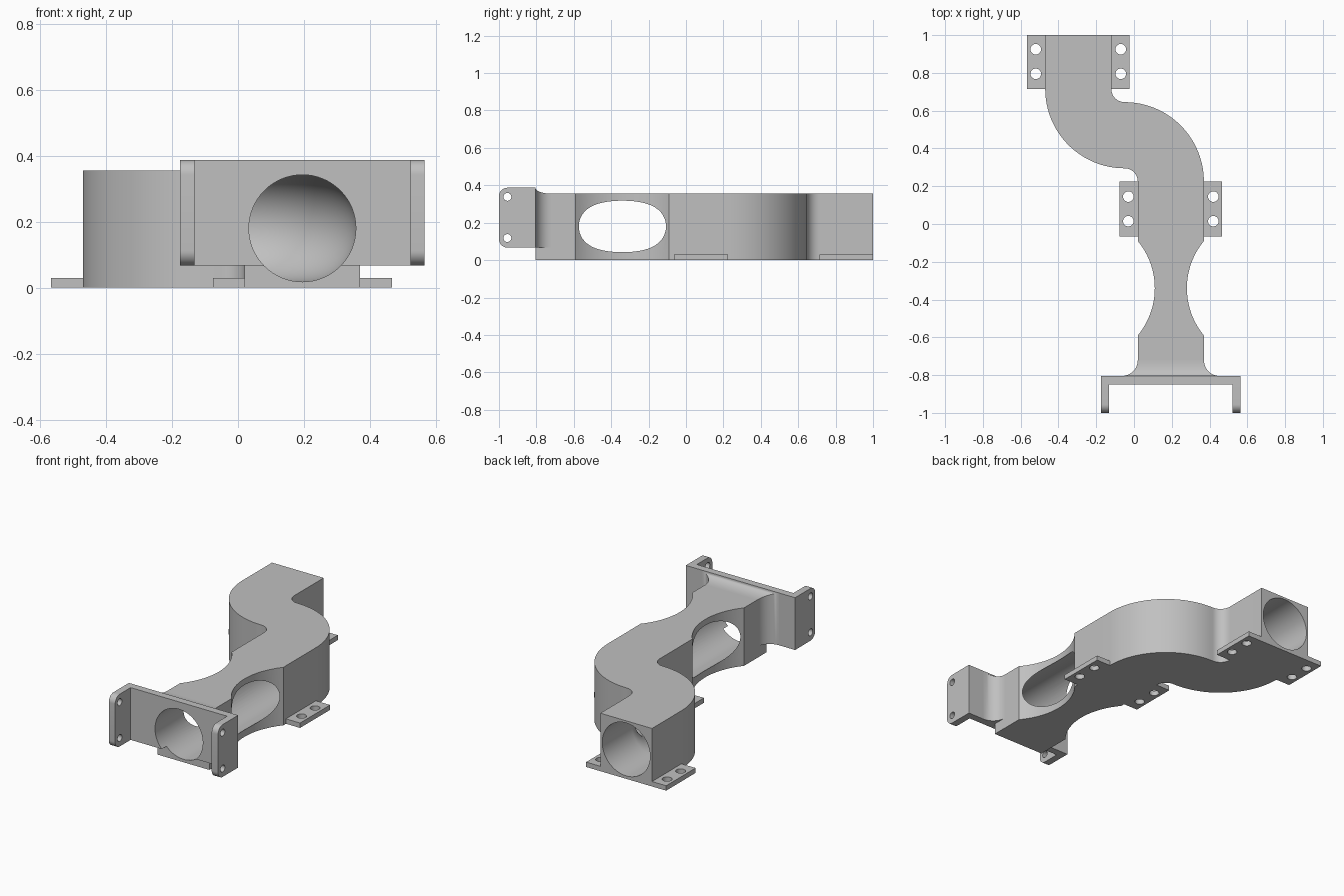
import bpy, bmesh, math
from mathutils import Vector

if "Cube" in bpy.data.objects:
    bpy.data.objects.remove(bpy.data.objects["Cube"])

grey = bpy.data.materials.new("plain grey")
grey.diffuse_color = (0.53, 0.53, 0.53, 1)
grey.use_nodes = True
grey.node_tree.nodes["Principled BSDF"].inputs["Base Color"].default_value = grey.diffuse_color


def make(name, bm):
    bmesh.ops.remove_doubles(bm, verts=bm.verts, dist=1e-5)
    bmesh.ops.recalc_face_normals(bm, faces=bm.faces)
    me = bpy.data.meshes.new(name)
    bm.to_mesh(me)
    bm.free()
    ob = bpy.data.objects.new(name, me)
    bpy.context.collection.objects.link(ob)
    me.materials.append(grey)
    return ob


def loft(name, rings):
    """Closed solid through equal-sized rings of points."""
    bm = bmesh.new()
    vs = [[bm.verts.new(p) for p in r] for r in rings]
    n = len(vs[0])
    for a, b in zip(vs, vs[1:]):
        for i in range(n):
            j = (i + 1) % n
            bm.faces.new((a[i], a[j], b[j], b[i]))
    bm.faces.new(vs[0])
    bm.faces.new(vs[-1])
    return make(name, bm)


def prism(name, pts, lo, hi, axis="z"):
    put = (lambda p, h: (p[0], p[1], h)) if axis == "z" else (lambda p, h: (h, p[0], p[1]))
    return loft(name, [[put(p, h) for p in pts] for h in (lo, hi)])


def box(name, x0, x1, y0, y1, z0, z1):
    return prism(name, [(x0, y0), (x1, y0), (x1, y1), (x0, y1)], z0, z1)


def arc(cx, cy, r, a0, a1, n=24):
    angles = [math.radians(a0 + (a1 - a0) * i / n) for i in range(n + 1)]
    return [(cx + r * math.cos(a), cy + r * math.sin(a)) for a in angles]


def circle(cx, cy, r, n=28):
    return arc(cx, cy, r, 0, 360, n)[:-1]


def activate(ob):
    bpy.ops.object.select_all(action='DESELECT')
    ob.select_set(True)
    bpy.context.view_layer.objects.active = ob


def cut(ob, cutter):
    mod = ob.modifiers.new("cut", 'BOOLEAN')
    mod.operation = 'DIFFERENCE'
    mod.solver = 'EXACT'
    mod.object = cutter
    activate(ob)
    bpy.ops.object.modifier_apply(modifier=mod.name)


def drop(ob):
    bpy.data.objects.remove(ob, do_unlink=True)


CX, BX, TOP = 0.195, -0.05, 0.355      # front duct centre, bend centre, body height
Y1, Y2 = 0.225, 0.715                  # bend start and end
JOIN, BACK = -0.72, -0.805             # collar start, back of the front plate

# Duct body: S-bend with a pinched waist
outline = ([(CX - 0.175, JOIN), (CX + 0.175, JOIN)]
           + arc(0.672, -0.34, 0.392, 219.6, 140.4)
           + arc(BX, Y1, 0.42, 0, 90, 40)
           + arc(BX, Y2, 0.07, 270, 180, 14)
           + [(-0.12, 1.0), (-0.47, 1.0)]
           + arc(BX, Y2, 0.42, 180, 270, 40)
           + arc(BX, Y1, 0.07, 90, 0, 14)
           + arc(-0.282, -0.34, 0.392, 39.6, -39.6))
body = prism("duct_body", outline, 0, TOP)

# Flared collar joining the duct to the front plate
rings = []
for i in range(13):
    a = math.radians(90 * i / 12)
    y = JOIN - 0.085 * math.sin(a)
    rise = 1 - math.cos(a)
    w, zt = 0.175 + 0.085 * rise, TOP + 0.032 * rise
    half = [(0.175, 0), (0.175, 0.067), (w, 0.067), (w, zt)]
    section = half + [(-x, z) for x, z in reversed(half)]
    rings.append([(CX + x, y, z) for x, z in section])
collar = loft("flared_collar", rings)

# Front plate between the ears
plate = box("front_plate", -0.132, 0.522, -0.85, BACK, 0.067, 0.387)

# Round bore swept along the duct
path = ([(CX, -1.1)] + arc(BX, Y1, 0.245, 0, 90, 30)
        + arc(BX, Y2, 0.245, 270, 180, 30)[1:] + [(-0.295, 1.1)])
rings = []
for i, p in enumerate(path):
    a, b = path[max(i - 1, 0)], path[min(i + 1, len(path) - 1)]
    if p[1] <= Y1 or p[1] >= Y2 - 1e-6:
        t = Vector((0, 1, 0))
    else:
        t = Vector((b[0] - a[0], b[1] - a[1], 0)).normalized()
    side = Vector((t.y, -t.x, 0))
    rings.append([Vector((p[0], p[1], 0.18)) + side * u + Vector((0, 0, v))
                  for u, v in circle(0, 0, 0.162, 64)])
bore = loft("bore_cutter", rings)
for ob in (body, collar, plate):
    cut(ob, bore)
drop(bore)

# Open the hidden joint between body and collar
for ob in (body, collar):
    bm = bmesh.new()
    bm.from_mesh(ob.data)
    hidden = [f for f in bm.faces if all(abs(v.co.y - JOIN) < 1e-4 for v in f.verts)]
    bmesh.ops.delete(bm, geom=hidden, context='FACES')
    bm.to_mesh(ob.data)
    bm.free()

# Ears with rounded front corners and two bolt holes each
ear_profile = ([(BACK, 0.067), (BACK, 0.387)]
               + arc(-0.955, 0.342, 0.045, 90, 180, 10)
               + arc(-0.955, 0.112, 0.045, 180, 270, 10))
for side, x0, x1 in (("left", -0.175, -0.132), ("right", 0.522, 0.565)):
    ear = prism("ear_" + side, ear_profile, x0, x1, "x")
    for z in (0.338, 0.118):
        hole = prism("hole_cutter", circle(-0.955, z, 0.021), x0 - 0.1, x1 + 0.1, "x")
        cut(ear, hole)
        drop(hole)

# Mounting tabs on both sides of the two straight sections
for where, cx, y0, y1 in (("middle", CX, -0.065, 0.225), ("rear", -0.295, 0.715, 1.0)):
    for side, s in (("left", -1), ("right", 1)):
        x0, x1 = sorted((cx + s * 0.175, cx + s * 0.271))
        tab = box(f"mounting_tab_{where}_{side}", x0, x1, y0, y1, 0, 0.03)
        for dy in (0.08, 0.21):
            hole = prism("hole_cutter", circle(cx + s * 0.225, y0 + dy, 0.028), -0.1, 0.1)
            cut(tab, hole)
            drop(hole)

for ob in list(bpy.context.scene.objects):
    activate(ob)
    bpy.ops.object.shade_smooth_by_angle(angle=math.radians(30))
